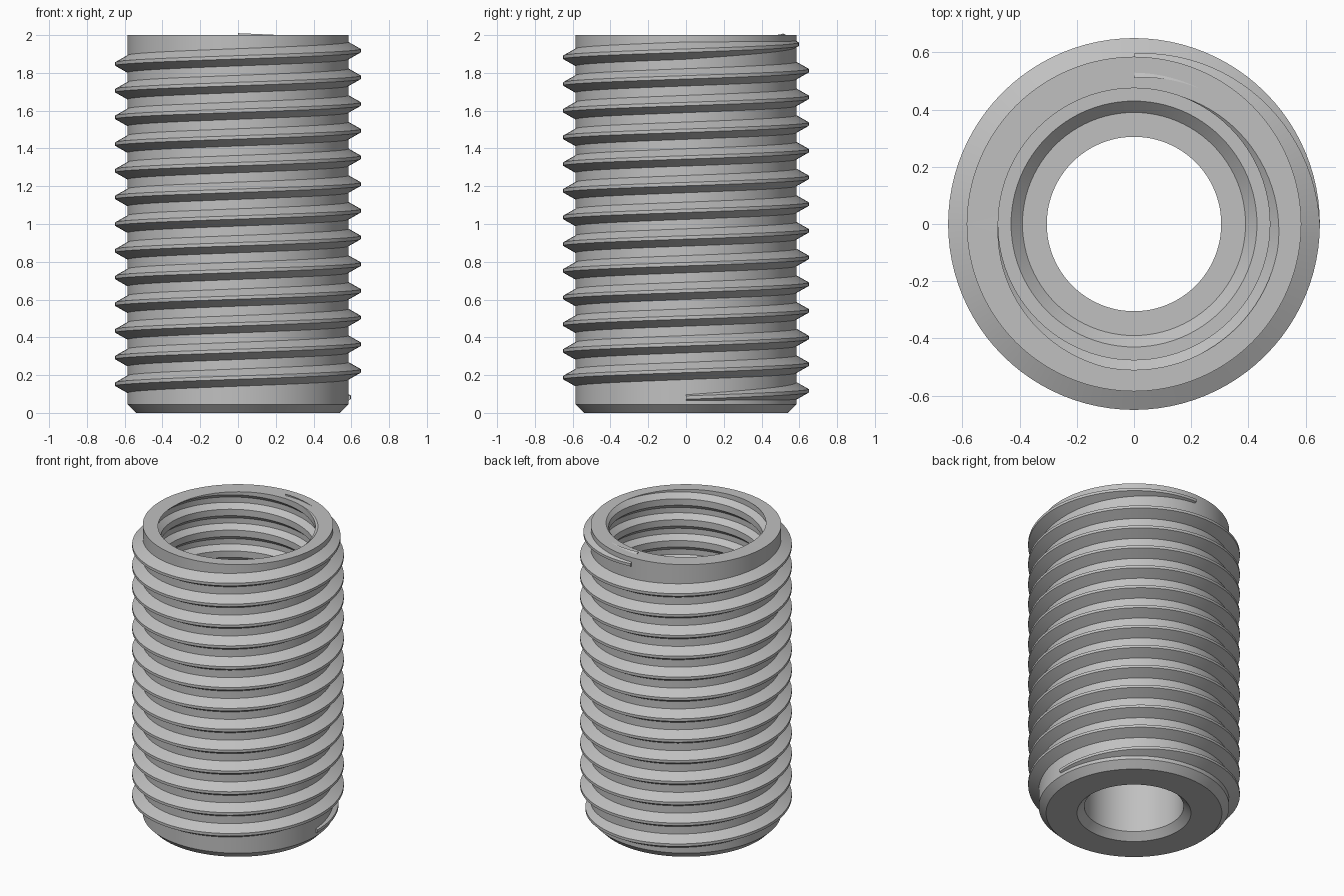
import bpy, bmesh, math

cube = bpy.data.objects.get("Cube")
if cube:
    bpy.data.objects.remove(cube, do_unlink=True)

SEG = 96            # segments per turn
PITCH = 0.1413
HEIGHT = 2.0
CORE = 0.585        # outer core radius
BORE = 0.475        # inner bore radius
FLOOR = 0.45        # height of the bore floor

metal = bpy.data.materials.new("grey_metal")
metal.use_nodes = True
colour = (0.53, 0.53, 0.53, 1)
metal.diffuse_color = colour
metal.node_tree.nodes["Principled BSDF"].inputs["Base Color"].default_value = colour


def sweep(bm, sections, closed=False):
    """Join a list of cross-sections, each a list of (radius, angle, z)."""
    rings = [[bm.verts.new((r * math.cos(a), r * math.sin(a), z)) for r, a, z in s]
             for s in sections]
    for a, b in zip(rings, rings[1:]):
        n = len(a)
        for i in range(n if closed else n - 1):
            j = (i + 1) % n
            bm.faces.new((a[i], b[i], b[j], a[j]))
    return rings


def finish(bm, name):
    bmesh.ops.recalc_face_normals(bm, faces=bm.faces)
    mesh = bpy.data.meshes.new(name)
    bm.to_mesh(mesh)
    bm.free()
    mesh.materials.append(metal)
    obj = bpy.data.objects.new(name, mesh)
    bpy.context.collection.objects.link(obj)
    bpy.ops.object.select_all(action="DESELECT")
    obj.select_set(True)
    bpy.context.view_layer.objects.active = obj
    bpy.ops.object.shade_smooth_by_angle(angle=math.radians(25))
    return obj


# Internal thread: a helical ribbon, one pitch tall, trimmed at rim and floor
bm = bmesh.new()
groove = [(BORE, -0.049), (0.51, -0.018), (0.51, 0.018), (BORE, 0.049), (BORE, PITCH - 0.049)]
step = 2 * math.pi / SEG
phase = math.radians(-55)
turns = math.ceil((HEIGHT - FLOOR) / PITCH) + 2
sections = []
for i in range(-turns * SEG, 2 * SEG + 1):
    angle = i * step
    z = HEIGHT + PITCH * (angle - phase) / (2 * math.pi)
    sections.append([(r, angle, z + dz) for r, dz in groove])
sweep(bm, sections)
bmesh.ops.remove_doubles(bm, verts=bm.verts, dist=0.0002)
for level, side in ((HEIGHT, 1), (FLOOR, -1)):
    bmesh.ops.bisect_plane(bm, geom=bm.verts[:] + bm.edges[:] + bm.faces[:], dist=1e-5,
                           plane_co=(0, 0, level), plane_no=(0, 0, side), clear_outer=True)

# Outer wall, chamfered base, through hole and stepped seat
profile = [(CORE, HEIGHT), (CORE, 0.045), (0.54, 0), (0.35, 0), (0.305, 0.045),
           (0.305, FLOOR - 0.04), (0.39, FLOOR - 0.04), (0.43, FLOOR)]
sweep(bm, [[(r, i * step, z) for r, z in profile] for i in range(SEG + 1)])
bmesh.ops.remove_doubles(bm, verts=bm.verts, dist=0.0002)

# Flat rim and bore floor
for level in (HEIGHT, FLOOR):
    edges = [e for e in bm.edges if e.is_boundary
             and all(abs(v.co.z - level) < 0.001 for v in e.verts)]
    bmesh.ops.triangle_fill(bm, edges=edges, use_beauty=True, normal=(0, 0, 1))
finish(bm, "sleeve_body")

# External thread: a ridge that sinks into the core at both ends
bm = bmesh.new()
ridge = [(-0.085, -0.057), (0, -0.009), (0, 0.009), (-0.085, 0.057)]
count = int(13.25 * SEG)
quarter = SEG / 4
sections = []
for i in range(count + 1):
    sink = 0.054 * max(0, 1 - min(i, count - i) / quarter)
    z = 0.081 + PITCH * i / SEG
    sections.append([(0.65 - sink + dr, i * step, z + dz) for dr, dz in ridge])
rings = sweep(bm, sections, closed=True)
bm.faces.new(rings[0])
bm.faces.new(rings[-1])
finish(bm, "outer_thread")
